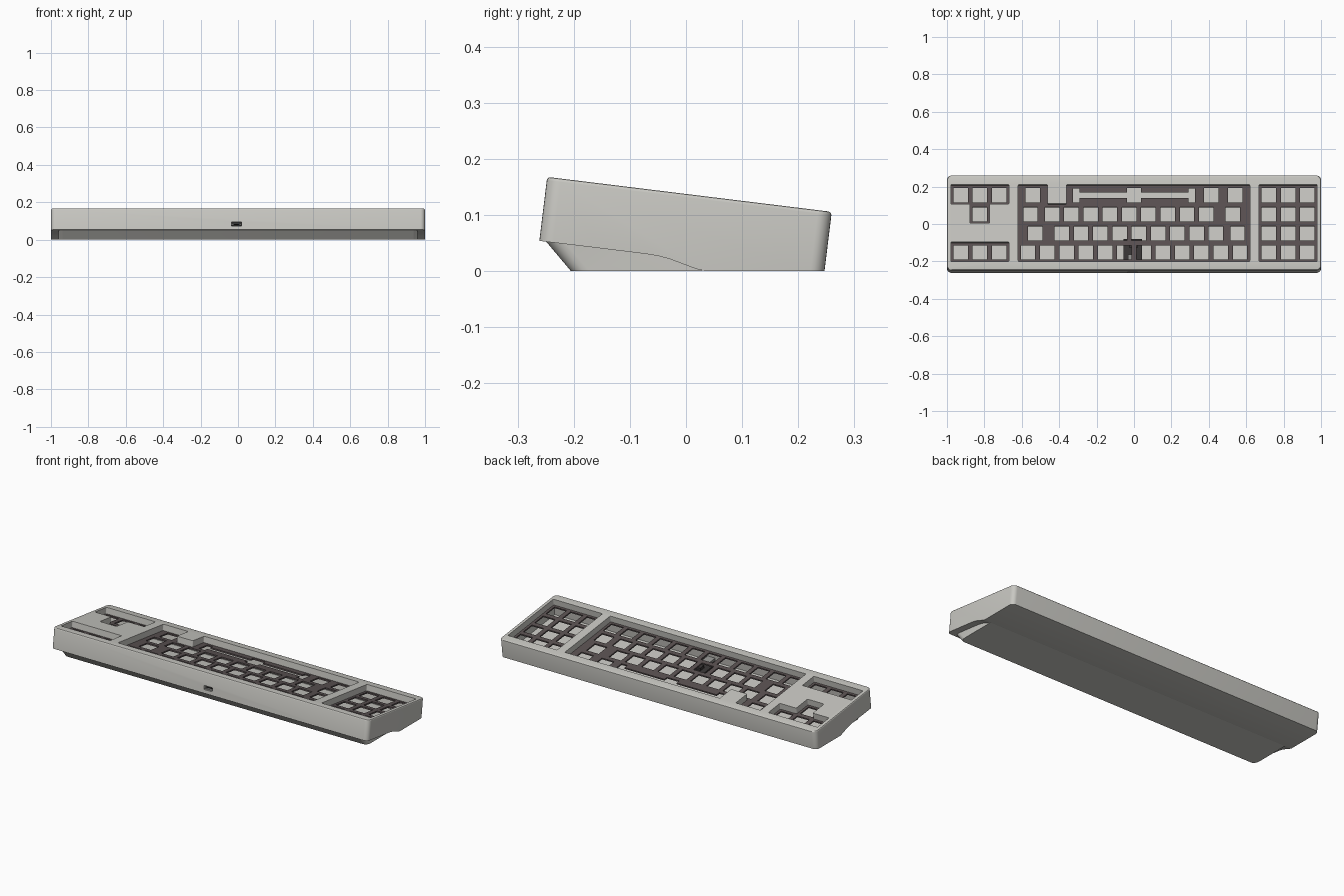
import bpy, bmesh, math
from mathutils import Matrix

if "Cube" in bpy.data.objects:
    bpy.data.objects.remove(bpy.data.objects["Cube"])

U = 0.103                      # key pitch
VC = -0.0115                   # centre of the key field along the deck
TOP, PLATE, FLOOR = 0.1365, 0.1015, 0.04
HOLE = 0.077
TILT = Matrix.Rotation(math.radians(-7), 4, 'X')


def material(name, rgb):
    m = bpy.data.materials.new(name)
    m.diffuse_color = (*rgb, 1)
    m.use_nodes = True
    m.node_tree.nodes["Principled BSDF"].inputs["Base Color"].default_value = m.diffuse_color
    return m


SHELL = material("warm light grey", (0.58, 0.575, 0.54))
DARK = material("dark brown grey", (0.105, 0.085, 0.086))
BOARD = material("charcoal", (0.04, 0.036, 0.036))
METAL = material("port grey", (0.3, 0.3, 0.29))


def finish(name, bm, mat, tilt=True):
    bmesh.ops.recalc_face_normals(bm, faces=bm.faces[:])
    if tilt:
        bm.transform(TILT)
    me = bpy.data.meshes.new(name)
    bm.to_mesh(me)
    bm.free()
    ob = bpy.data.objects.new(name, me)
    bpy.context.collection.objects.link(ob)
    if mat:
        me.materials.append(mat)
    return ob


def add_prism(bm, pts, lo, hi):
    """Extrude a plan outline between two heights."""
    f = bm.faces.new([bm.verts.new((x, y, lo)) for x, y in pts])
    r = bmesh.ops.extrude_face_region(bm, geom=[f])
    for v in r["geom"]:
        if isinstance(v, bmesh.types.BMVert):
            v.co.z = hi


def prism(name, pts, lo, hi, mat=None, radius=0, fillet=0):
    bm = bmesh.new()
    add_prism(bm, pts, lo, hi)
    if radius:
        es = [e for e in bm.edges if abs(e.verts[0].co.z - e.verts[1].co.z) > 1e-5]
        bmesh.ops.bevel(bm, geom=es, offset=radius, segments=6, profile=0.5,
                        affect='EDGES')
    if fillet:
        es = [e for e in bm.edges if all(v.co.z > hi - 1e-5 for v in e.verts)]
        bmesh.ops.bevel(bm, geom=es, offset=fillet, segments=3, profile=0.5,
                        affect='EDGES')
    return finish(name, bm, mat)


def side_profile(name, pts, half, mat=None, radius=0):
    """Extrude a (y, z) side outline across x, untilted."""
    bm = bmesh.new()
    f = bm.faces.new([bm.verts.new((-half, y, z)) for y, z in pts])
    r = bmesh.ops.extrude_face_region(bm, geom=[f])
    for v in r["geom"]:
        if isinstance(v, bmesh.types.BMVert):
            v.co.x = half
    if radius:
        es = [e for e in bm.edges
              if abs(e.verts[0].co.x - e.verts[1].co.x) < 1e-5
              and max(v.co.y for v in e.verts) < -0.2
              and abs(e.verts[0].co.z - e.verts[1].co.z) > 0.03]
        bmesh.ops.bevel(bm, geom=es, offset=radius, segments=5, profile=0.5,
                        affect='EDGES')
    return finish(name, bm, mat, False)


def rect(x0, x1, y0, y1):
    return [(x0, y0), (x1, y0), (x1, y1), (x0, y1)]


def cells(u0, u1, r0, r1, gap=0.001):
    """Rectangle given in key units, from the middle of the key field."""
    return rect(u0 * U - gap, u1 * U + gap, VC + r0 * U - gap, VC + r1 * U + gap)


def cut(target, cutter):
    m = target.modifiers.new("cut", 'BOOLEAN')
    m.operation, m.solver, m.object = 'DIFFERENCE', 'EXACT', cutter
    bpy.context.view_layer.objects.active = target
    bpy.ops.object.modifier_apply(modifier=m.name)
    bpy.data.objects.remove(cutter)


# Case: tilted rounded block, trimmed underneath by the side curve
case = prism("case", rect(-1, 1, -0.266, 0.245), -0.1, TOP, SHELL, 0.025, 0.006)
curve = [(-0.262, 0.054), (-0.155, 0.041), (-0.07, 0.0305), (-0.05, 0.0272),
         (-0.03, 0.022), (-0.01, 0.0145), (0.01, 0.007), (0.022, 0.003), (0.035, 0)]
cut(case, side_profile("under_cut", [(-0.4, 0.071)] + curve
                       + [(0.4, 0), (0.4, -0.3), (-0.4, -0.3)], 1.3))

# Inner cavity, deck openings and port slot
cut(case, prism("cavity", rect(-0.982, 0.982, VC - 0.212, VC + 0.212), FLOOR, PLATE))
g = 0.001
main = [(-6 * U - g, VC - 2 * U - g), (6 * U + g, VC - 2 * U - g),
        (6 * U + g, VC + 2 * U + g), (-3.5 * U - g, VC + 2 * U + g),
        (-3.5 * U - g, VC + U + g), (-4.5 * U + g, VC + U + g),
        (-4.5 * U + g, VC + 2 * U + g), (-6 * U - g, VC + 2 * U + g)]
tee = [(-9.5 * U - g, VC + U - g), (-8.5 * U - g, VC + U - g), (-8.5 * U - g, VC - g),
       (-7.5 * U + g, VC - g), (-7.5 * U + g, VC + U - g), (-6.5 * U + g, VC + U - g),
       (-6.5 * U + g, VC + 2 * U + g), (-9.5 * U - g, VC + 2 * U + g)]
for outline in (main, tee, cells(-9.5, -6.5, -2, -1), cells(6.5, 9.5, -2, 2)):
    cut(case, prism("opening", outline, PLATE - 0.01, TOP + 0.05, None, 0.005))
PX, PW = -0.008, 0.053
cut(case, prism("port_slot", rect(PX - 0.026, PX + 0.026, -0.3, VC - 0.2),
                PW - 0.011, PW + 0.011))

# Foot block under the raised front
foot = [(-0.253, 0.057), (-0.205, 0), (0.03, 0), (0.0, 0.018), (-0.05, 0.034)]
side_profile("foot", foot, 0.96, SHELL, 0.025)

# Switch plate with key holes
plate = prism("switch_plate", rect(-0.98, 0.98, VC - 0.21, VC + 0.21),
              PLATE - 0.008, PLATE - 0.0002, DARK)
rows = {
    1.5: [-5.25, 0, 4, 5.25],
    0.5: [-5.375] + [i - 4.25 for i in range(9)] + [5.125],
    -0.5: [-5.125] + [i - 3.75 for i in range(9)] + [5.375],
    -1.5: [i - 5.5 for i in range(12)],
}
keys = [(u, r) for r, us in rows.items() for u in us]
keys += [(u, r) for u in (7, 8, 9) for r in rows]
keys += [(u, r) for u in (-9, -8, -7) for r in (1.5, -1.5)] + [(-8, 0.5)]
bm = bmesh.new()
for u, r in keys:
    x, y, h = u * U, VC + r * U, HOLE / 2
    add_prism(bm, rect(x - h, x + h, y - h, y + h), PLATE - 0.03, PLATE + 0.02)
cut(plate, finish("key_holes", bm, None))

# Wide-key stabiliser slot with its two end pockets
sy = VC + 1.5 * U
cut(plate, prism("slot", rect(-3 * U, 3 * U, sy - 0.015, sy + 0.015),
                 PLATE - 0.03, PLATE + 0.02))
for s in (-1, 1):
    cut(plate, prism("pocket", rect(s * 3 * U - 0.018, s * 3 * U + 0.018,
                                    sy - 0.04, sy + 0.036),
                     PLATE - 0.03, PLATE + 0.02))

# Port board lying on the cavity floor, with connector and tongue
prism("port_board", rect(-0.055, 0.042, VC - 0.205, VC - 0.075),
      FLOOR + 0.0005, FLOOR + 0.009, BOARD)
prism("board_socket", rect(-0.025, 0.02, VC - 0.125, VC - 0.09),
      FLOOR + 0.009, FLOOR + 0.025, BOARD)
shell = prism("port_shell", rect(PX - 0.024, PX + 0.024, -0.258, VC - 0.16),
              PW - 0.009, PW + 0.009, METAL)
cut(shell, prism("port_mouth", rect(PX - 0.021, PX + 0.021, -0.3, -0.22),
                 PW - 0.0065, PW + 0.0065))
prism("port_tongue", rect(PX - 0.016, PX + 0.016, -0.252, -0.215),
      PW - 0.002, PW + 0.002, BOARD)

# Smooth the rounded corners, keep edges sharp
for ob in bpy.data.objects:
    ob.select_set(True)
bpy.context.view_layer.objects.active = case
bpy.ops.object.shade_smooth_by_angle(angle=math.radians(30))
